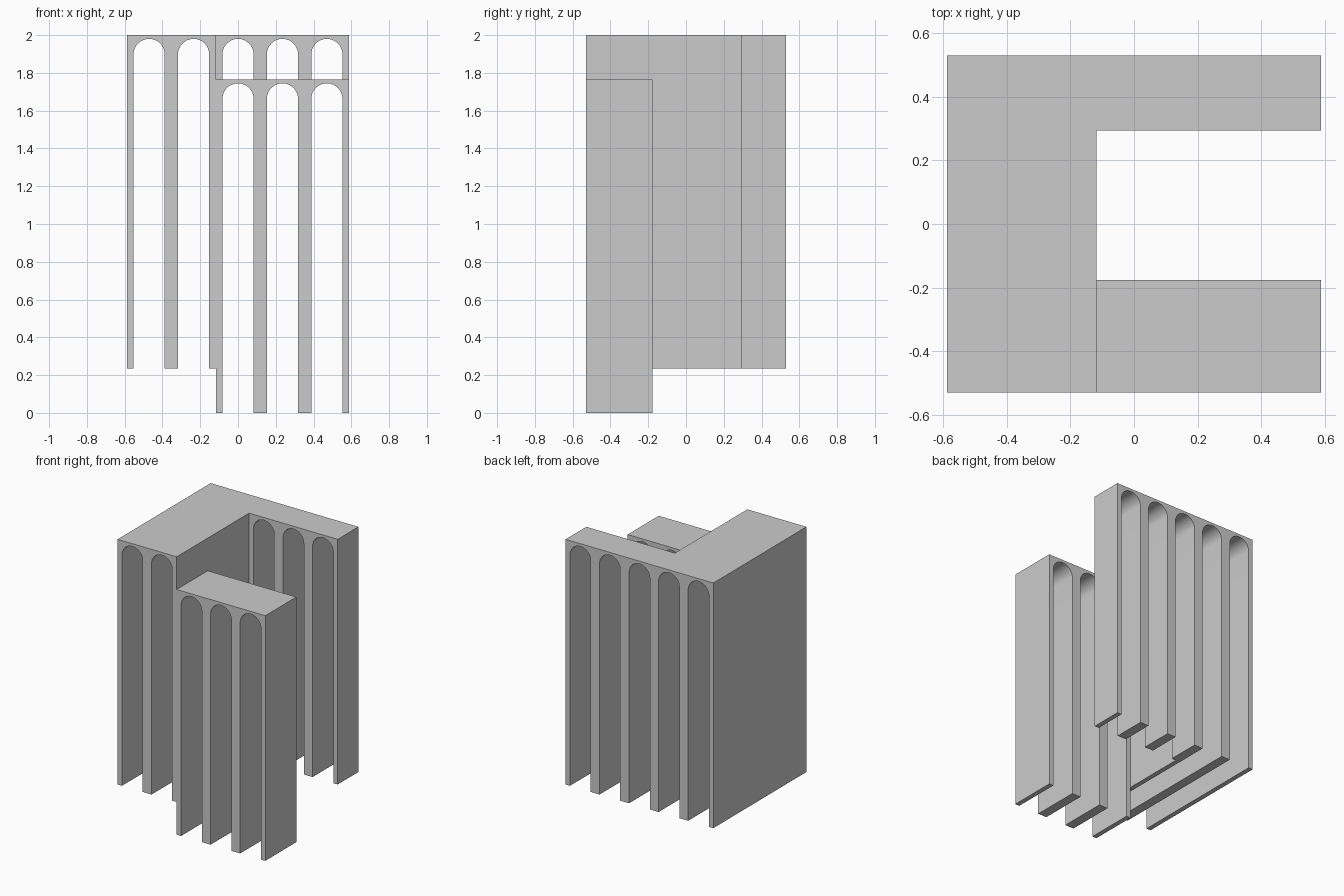
import bpy, bmesh
from math import sin, cos, pi, radians

if "Cube" in bpy.data.objects:
    bpy.data.objects.remove(bpy.data.objects["Cube"])

BAY = 0.2353            # spacing of the arches
R = 0.0824              # arch radius
X0, X1 = -0.588, 0.588
XM = -0.1176            # inner corner of the C-shaped plan
Y0, Y1 = -0.5294, 0.5294
LOW, HIGH = 0.2353, 2.0


def prism(bm, pts, offset):
    """Extrude a planar outline by an offset vector."""
    face = bm.faces.new([bm.verts.new(p) for p in pts])
    res = bmesh.ops.extrude_face_region(bm, geom=[face])
    verts = [v for v in res["geom"] if isinstance(v, bmesh.types.BMVert)]
    bmesh.ops.translate(bm, verts=verts, vec=offset)


def finish(bm, name):
    bmesh.ops.recalc_face_normals(bm, faces=bm.faces[:])
    mesh = bpy.data.meshes.new(name)
    bm.to_mesh(mesh)
    bm.free()
    obj = bpy.data.objects.new(name, mesh)
    bpy.context.collection.objects.link(obj)
    return obj


def arcade(name, plan, z0, z1, bays):
    """Solid block on a plan outline, pierced by round-headed tunnels along y."""
    bm = bmesh.new()
    prism(bm, [(x, y, z0) for x, y in plan], (0, 0, z1 - z0))
    block = finish(bm, name)

    # arch tunnels
    bm = bmesh.new()
    zc = z1 - 0.02 - R
    for i in bays:
        cx = i * BAY
        arc = [(cx + R * cos(pi * k / 32), -0.7, zc + R * sin(pi * k / 32)) for k in range(33)]
        prism(bm, [(cx - R, -0.7, z0 - 0.2)] + [(cx + R, -0.7, z0 - 0.2)] + arc, (0, 1.4, 0))
    cutter = finish(bm, name + "_cutter")
    cutter.hide_render = True

    mod = block.modifiers.new("arches", "BOOLEAN")
    mod.operation = "DIFFERENCE"
    mod.solver = "EXACT"
    mod.object = cutter
    bpy.ops.object.select_all(action="DESELECT")
    bpy.context.view_layer.objects.active = block
    block.select_set(True)
    bpy.ops.object.modifier_apply(modifier=mod.name)
    bpy.data.objects.remove(cutter, do_unlink=True)
    bpy.ops.object.shade_smooth_by_angle(angle=radians(30))


# tall L-shaped arcade: left wing and back wing
arcade("upper_arcade",
       [(X0, Y0), (XM, Y0), (XM, 0.2941), (X1, 0.2941), (X1, Y1), (X0, Y1)],
       LOW, HIGH, range(-2, 3))

# lowered front arcade
arcade("lower_arcade",
       [(XM, Y0), (X1, Y0), (X1, -0.1765), (XM, -0.1765)],
       0.0, HIGH - LOW, range(0, 3))
